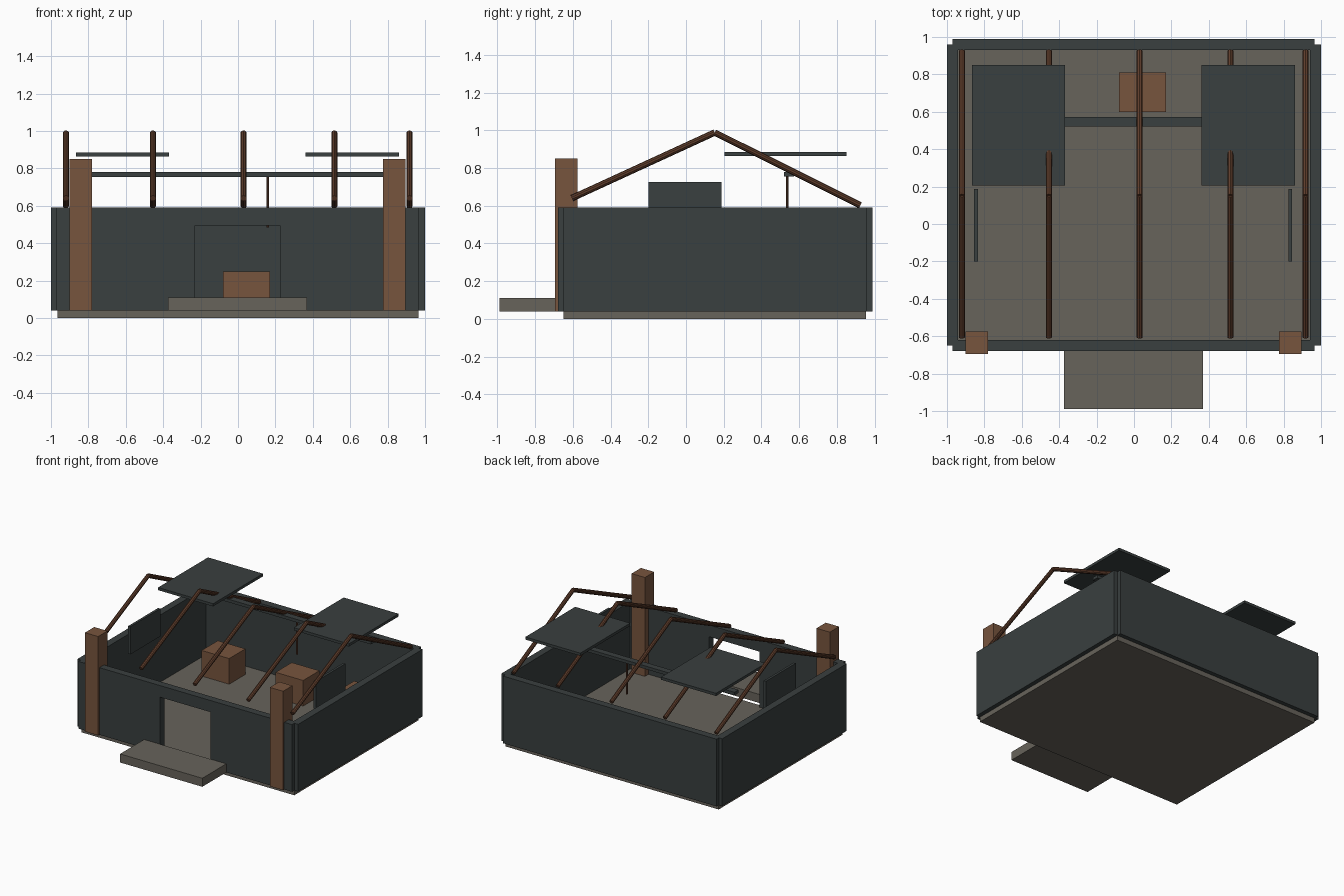
import bpy, bmesh, math
from mathutils import Vector

if "Cube" in bpy.data.objects:
    bpy.data.objects.remove(bpy.data.objects["Cube"])


def material(name, rgb):
    m = bpy.data.materials.new(name)
    m.diffuse_color = (*rgb, 1)
    m.use_nodes = True
    m.node_tree.nodes["Principled BSDF"].inputs["Base Color"].default_value = m.diffuse_color
    return m


SLATE = material("dark slate", (0.041, 0.050, 0.050))
STONE = material("grey stone", (0.136, 0.125, 0.104))
BROWN = material("brown wood", (0.185, 0.090, 0.048))
DARK_WOOD = material("dark brown wood", (0.112, 0.046, 0.024))


def finish(bm, name, mat):
    bmesh.ops.recalc_face_normals(bm, faces=bm.faces)
    me = bpy.data.meshes.new(name)
    bm.to_mesh(me)
    bm.free()
    me.materials.append(mat)
    ob = bpy.data.objects.new(name, me)
    bpy.context.collection.objects.link(ob)
    return ob


def box(name, x, y, z, mat):
    """Box given its (min, max) extent on each axis."""
    bm = bmesh.new()
    bmesh.ops.create_cube(bm, size=1)
    for v in bm.verts:
        v.co = [(lo + hi) / 2 + c * (hi - lo) for c, (lo, hi) in zip(v.co, (x, y, z))]
    return finish(bm, name, mat)


def pole(name, a, b, radius, mat, sides=10):
    """Round pole between two points."""
    a, b = Vector(a), Vector(b)
    bm = bmesh.new()
    bmesh.ops.create_cone(bm, cap_ends=True, segments=sides, radius1=radius,
                          radius2=radius, depth=(b - a).length)
    turn = (b - a).to_track_quat('Z', 'Y')
    for v in bm.verts:
        v.co = turn @ v.co + (a + b) / 2
    return finish(bm, name, mat)


# Floor slab and entrance step
box("floor", (-0.965, 0.965), (-0.65, 0.955), (0, 0.04), STONE)
box("entrance_step", (-0.375, 0.37), (-0.99, -0.68), (0.04, 0.11), STONE)

# Back and side walls
WALL_Z = (0.04, 0.59)
box("back_wall", (-0.97, 0.965), (0.93, 0.99), WALL_Z, SLATE)
box("left_wall", (-1, -0.94), (-0.65, 0.96), WALL_Z, SLATE)
box("right_wall", (0.94, 1), (-0.65, 0.96), WALL_Z, SLATE)

# Front wall: outline with a doorway, pushed back to its thickness
outline = [(-0.97, 0.04), (-0.23, 0.04), (-0.23, 0.495), (0.225, 0.495),
           (0.225, 0.04), (0.965, 0.04), (0.965, 0.59), (-0.97, 0.59)]
bm = bmesh.new()
face = bm.faces.new([bm.verts.new((x, -0.68, z)) for x, z in outline])
ext = bmesh.ops.extrude_face_region(bm, geom=[face], use_keep_orig=True)
bmesh.ops.translate(bm, vec=(0, 0.06, 0),
                    verts=[g for g in ext["geom"] if isinstance(g, bmesh.types.BMVert)])
finish(bm, "front_wall", SLATE)

# Front columns
for side, x in (("left", -0.9), ("right", 0.775)):
    box(side + "_column", (x, x + 0.12), (-0.695, -0.575), (0.04, 0.85), BROWN)

# Flat roof plates and hanging side panels
for side, plate_x, panel_x in (("left", -0.867, -0.855), ("right", 0.362, 0.825)):
    box(side + "_roof_plate", (plate_x, plate_x + 0.498), (0.205, 0.85), (0.863, 0.885), SLATE)
    box(side + "_panel", (panel_x, panel_x + 0.02), (-0.2, 0.187), (0.50, 0.727), SLATE)

# Cross beam with its hanging rod
box("cross_beam", (-0.84, 0.84), (0.52, 0.573), (0.755, 0.78), SLATE)
pole("hanging_rod", (0.16, 0.537, 0.485), (0.16, 0.537, 0.757), 0.007, DARK_WOOD, 8)

# Crates along the back
for i, x in enumerate((-0.75, -0.08, 0.485)):
    box(f"crate_{i + 1}", (x, x + 0.25), (0.6, 0.81), (0.04, 0.25), BROWN)

# Rafter pairs meeting at the ridge
for i, x in enumerate((-0.92, -0.455, 0.03, 0.515, 0.917)):
    ridge = (x, 0.152, 0.988)
    for part, foot in (("front", (x, -0.605, 0.64)), ("back", (x, 0.925, 0.602))):
        ob = pole(f"{part}_rafter_{i + 1}", foot, ridge, 0.017, DARK_WOOD)
        bpy.context.view_layer.objects.active = ob
        ob.select_set(True)
        bpy.ops.object.shade_smooth_by_angle(angle=math.radians(30))
        ob.select_set(False)
